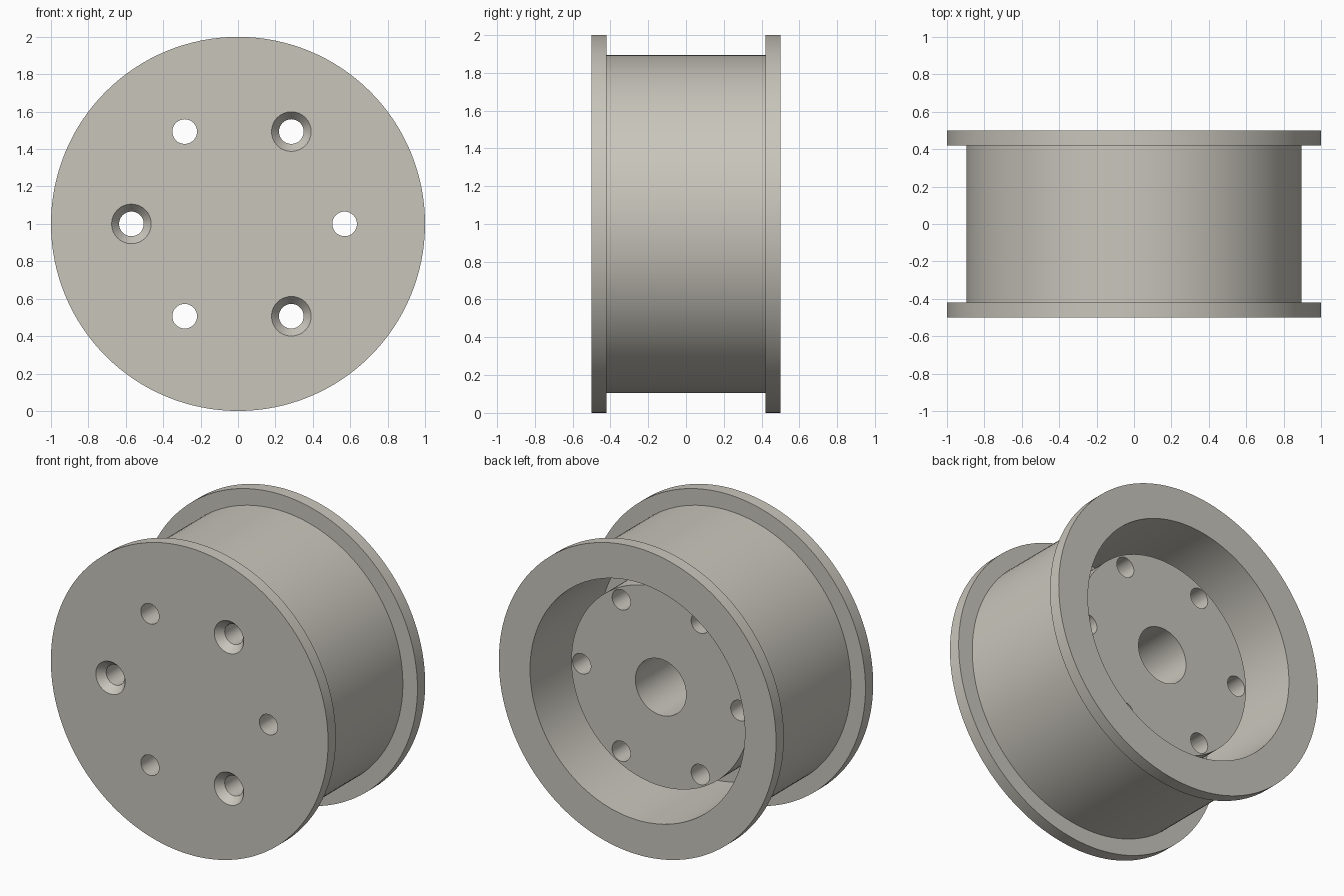
import bpy, bmesh, math

if "Cube" in bpy.data.objects:
    bpy.data.objects.remove(bpy.data.objects["Cube"])

CENTRE_Z = 1.0


def lathe(name, profile, segments, x=0.0, z=CENTRE_Z):
    """Revolve (radius, y) points around an axis parallel to y through (x, z)."""
    bm = bmesh.new()
    verts = [bm.verts.new((r, y, 0)) for r, y in profile]
    edges = [bm.edges.new(pair) for pair in zip(verts, verts[1:])]
    bmesh.ops.spin(bm, geom=verts + edges, cent=(0, 0, 0), axis=(0, 1, 0),
                   angle=math.tau, steps=segments, use_merge=True)
    bmesh.ops.remove_doubles(bm, verts=bm.verts, dist=1e-5)
    bmesh.ops.recalc_face_normals(bm, faces=bm.faces)
    mesh = bpy.data.meshes.new(name)
    bm.to_mesh(mesh)
    bm.free()
    obj = bpy.data.objects.new(name, mesh)
    obj.location = (x, 0, z)
    bpy.context.collection.objects.link(obj)
    return obj


# Flanged drum: closed front, open back, inner hub with a blind bore
drum = lathe("flanged_drum", [
    (0, -0.5), (1.0, -0.5), (1.0, -0.42), (0.895, -0.42),
    (0.895, 0.42), (1.0, 0.42), (1.0, 0.5), (0.775, 0.5),
    (0.775, -0.22), (0.645, -0.22), (0.645, 0.26), (0.183, 0.26),
    (0.183, -0.22), (0, -0.22)], 128)

grey = bpy.data.materials.new("warm_grey")
grey.diffuse_color = (0.58, 0.56, 0.50, 1)
grey.use_nodes = True
grey.node_tree.nodes["Principled BSDF"].inputs["Base Color"].default_value = grey.diffuse_color
drum.data.materials.append(grey)

# Bolt holes: six through the hub, every second one countersunk at the front
HOLE, SINK, SINK_DEPTH = 0.066, 0.106, 0.05
slope = (SINK - HOLE) / SINK_DEPTH
for i in range(6):
    a = math.radians(60 * i)
    if i % 2:
        profile = [(0, -0.6), (SINK + 0.1 * slope, -0.6),
                   (HOLE, -0.5 + SINK_DEPTH), (HOLE, 0.4), (0, 0.4)]
    else:
        profile = [(0, -0.6), (HOLE, -0.6), (HOLE, 0.4), (0, 0.4)]
    drill = lathe("hole_cutter", profile, 32,
                  0.57 * math.cos(a), CENTRE_Z + 0.57 * math.sin(a))
    drill.hide_render = True
    cut = drum.modifiers.new("bolt_hole", 'BOOLEAN')
    cut.object, cut.operation, cut.solver = drill, 'DIFFERENCE', 'EXACT'
    bpy.context.view_layer.objects.active = drum
    bpy.ops.object.modifier_apply(modifier=cut.name)
    bpy.data.objects.remove(drill)

# Smooth round walls, crisp rims
bpy.ops.object.select_all(action='DESELECT')
drum.select_set(True)
bpy.context.view_layer.objects.active = drum
bpy.ops.object.shade_smooth_by_angle(angle=math.radians(30))
